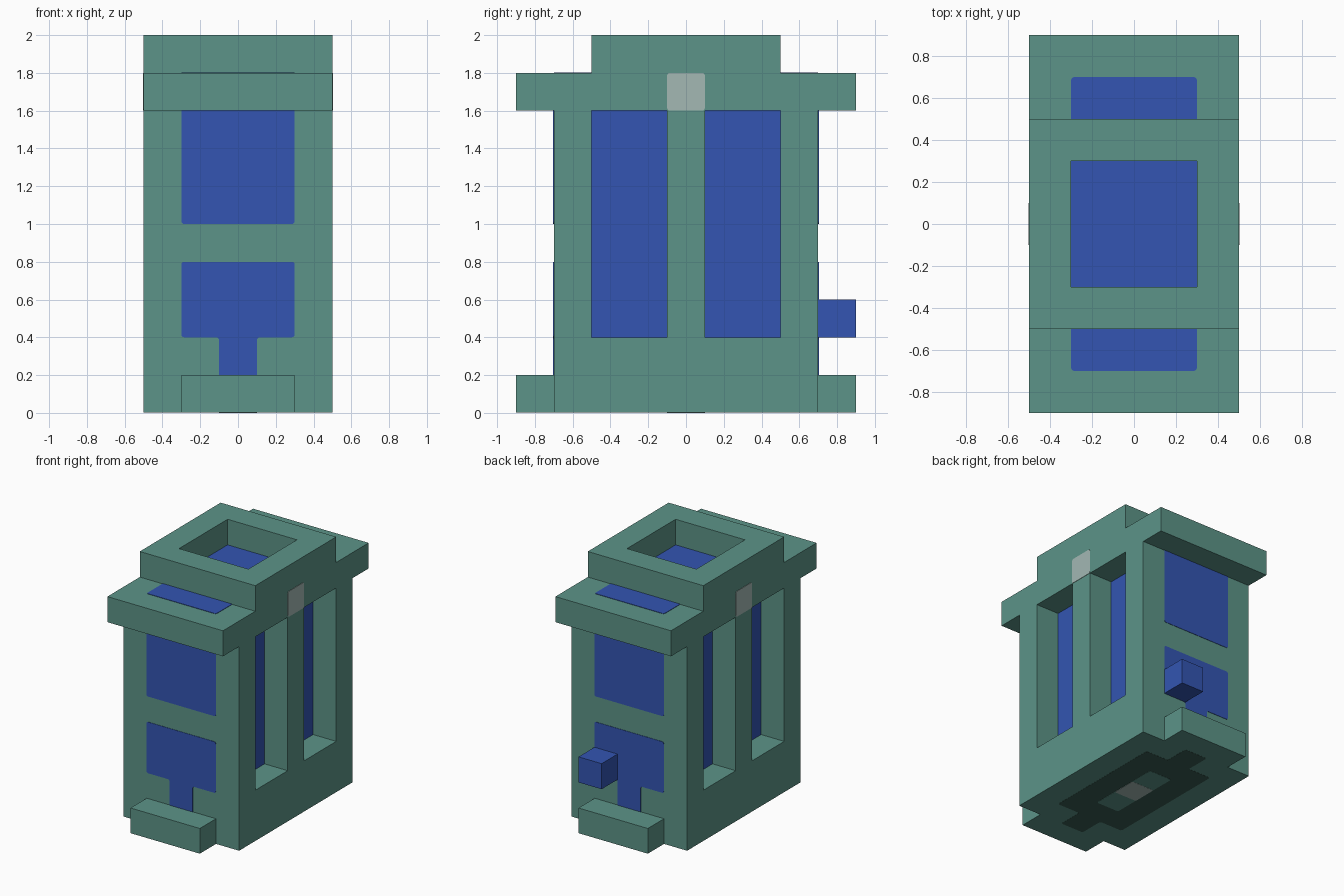
import bpy
import bmesh
from mathutils import Matrix, Vector

if "Cube" in bpy.data.objects:
    bpy.data.objects.remove(bpy.data.objects["Cube"], do_unlink=True)


def make_material(name, rgb):
    mat = bpy.data.materials.new(name)
    mat.use_nodes = True
    mat.diffuse_color = (*rgb, 1)
    mat.node_tree.nodes["Principled BSDF"].inputs["Base Color"].default_value = (*rgb, 1)
    return mat


green = make_material("sea_green", (0.107, 0.296, 0.246))
blue = make_material("blue", (0.033, 0.091, 0.445))
grey = make_material("pale_grey", (0.366, 0.479, 0.456))
dark = make_material("dark_green", (0.041, 0.107, 0.084))

X, Y, Z = Vector((1, 0, 0)), Vector((0, 1, 0)), Vector((0, 0, 1))


def finish(name, bm, *mats):
    bmesh.ops.recalc_face_normals(bm, faces=bm.faces[:])
    mesh = bpy.data.meshes.new(name)
    bm.to_mesh(mesh)
    bm.free()
    for mat in mats:
        mesh.materials.append(mat)
    obj = bpy.data.objects.new(name, mesh)
    bpy.context.collection.objects.link(obj)
    return obj


def add_box(bm, low, high):
    low, high = Vector(low), Vector(high)
    matrix = Matrix.Translation((low + high) / 2) @ Matrix.Diagonal((*(high - low), 1))
    bmesh.ops.create_cube(bm, size=1, matrix=matrix)


def box(name, low, high, mat):
    bm = bmesh.new()
    add_box(bm, low, high)
    return finish(name, bm, mat)


def prism(name, points, u, v, start, end, *mats, rounding=0):
    """Extrude a profile in the u, v plane along u x v from start to end."""
    bm = bmesh.new()
    n = u.cross(v)
    bm.faces.new([bm.verts.new(u * a + v * b + n * start) for a, b in points])
    if rounding:
        bmesh.ops.bevel(bm, geom=bm.verts[:], offset=rounding, segments=3,
                        profile=0.5, affect='VERTICES')
    grown = bmesh.ops.extrude_face_region(bm, geom=bm.faces[:])["geom"]
    moved = [g for g in grown if isinstance(g, bmesh.types.BMVert)]
    bmesh.ops.translate(bm, verts=moved, vec=n * (end - start))
    return finish(name, bm, *mats)


def plate(name, points, u, v, surface, mat, thickness=0.003):
    return prism(name, points, u, v, surface - 0.01, surface + thickness, mat, rounding=0.015)


def rect(a0, a1, b0, b1):
    return [(a0, b0), (a1, b0), (a1, b1), (a0, b1)]


def mirrored(half):
    return half + [(-a, b) for a, b in reversed(half)]


# Body, overhanging cap and top block as one stepped profile
floor = 0.003
body = prism("body", mirrored([(0.7, floor), (0.7, 1.6), (0.9, 1.6), (0.9, 1.8), (0.5, 1.8), (0.5, 2)]),
             Y, Z, -0.5, 0.5, green, blue)

# Side window recesses and the top opening
bm = bmesh.new()
for sx in (-0.45, 0.45):
    for sy in (-0.3, 0.3):
        add_box(bm, (sx - 0.15, sy - 0.2, 0.4), (sx + 0.15, sy + 0.2, 1.6))
add_box(bm, (-0.3, -0.3, 1.8), (0.3, 0.3, 2.2))
cutter = finish("recess_cutter", bm, green)
cutter.hide_render = True
cut = body.modifiers.new("recesses", 'BOOLEAN')
cut.operation = 'DIFFERENCE'
cut.solver = 'EXACT'
cut.object = cutter
bpy.context.view_layer.objects.active = body
bpy.ops.object.modifier_apply(modifier=cut.name)
bpy.data.objects.remove(cutter, do_unlink=True)

# Blue recess floors
for face in body.data.polygons:
    c, n = face.center, face.normal
    pane = abs(n.x) > 0.9 and abs(abs(c.x) - 0.3) < 0.01 and c.z < 1.6
    well = n.z > 0.9 and abs(c.z - 1.8) < 0.01 and abs(c.y) < 0.4
    face.material_index = 1 if pane or well else 0

# Matching details on opposite sides
t_shape = mirrored([(0.1, 0.18), (0.1, 0.4), (0.3, 0.4), (0.3, 0.8)])
for s, end, side in ((1, "front", "left"), (-1, "back", "right")):
    plate(end + "_upper_panel", rect(-0.3, 0.3, 1, 1.62), X * s, Z, 0.7, blue)
    plate(end + "_lower_panel", t_shape, X * s, Z, 0.7, blue)
    plate(end + "_cap_panel", rect(-0.3, 0.3, -0.7, -0.48), X * s, Y * s, 1.8, blue)
    plate(side + "_side_badge", rect(-0.1, 0.1, 1.6, 1.8), Y * s, Z, 0.5, grey)
    box(end + "_step", (-0.3, -0.8 * s - 0.1, floor), (0.3, -0.8 * s + 0.1, 0.2), green)

# Knob on the back
box("back_knob", (0.1, 0.7, 0.4), (0.3, 0.9, 0.6), blue)

# Underside markings, layered
cross = mirrored([(0.1, -0.7), (0.1, -0.5), (0.3, -0.5), (0.3, 0.5), (0.1, 0.5), (0.1, 0.7)])
plate("underside_dark_panel", cross, X, -Y, -floor, dark, 0.001)
plate("underside_green_panel", rect(-0.1, 0.1, -0.3, 0.3), X, -Y, -floor, green, 0.002)
plate("underside_grey_panel", rect(-0.1, 0.1, -0.1, 0.1), X, -Y, -floor, grey, 0.003)
